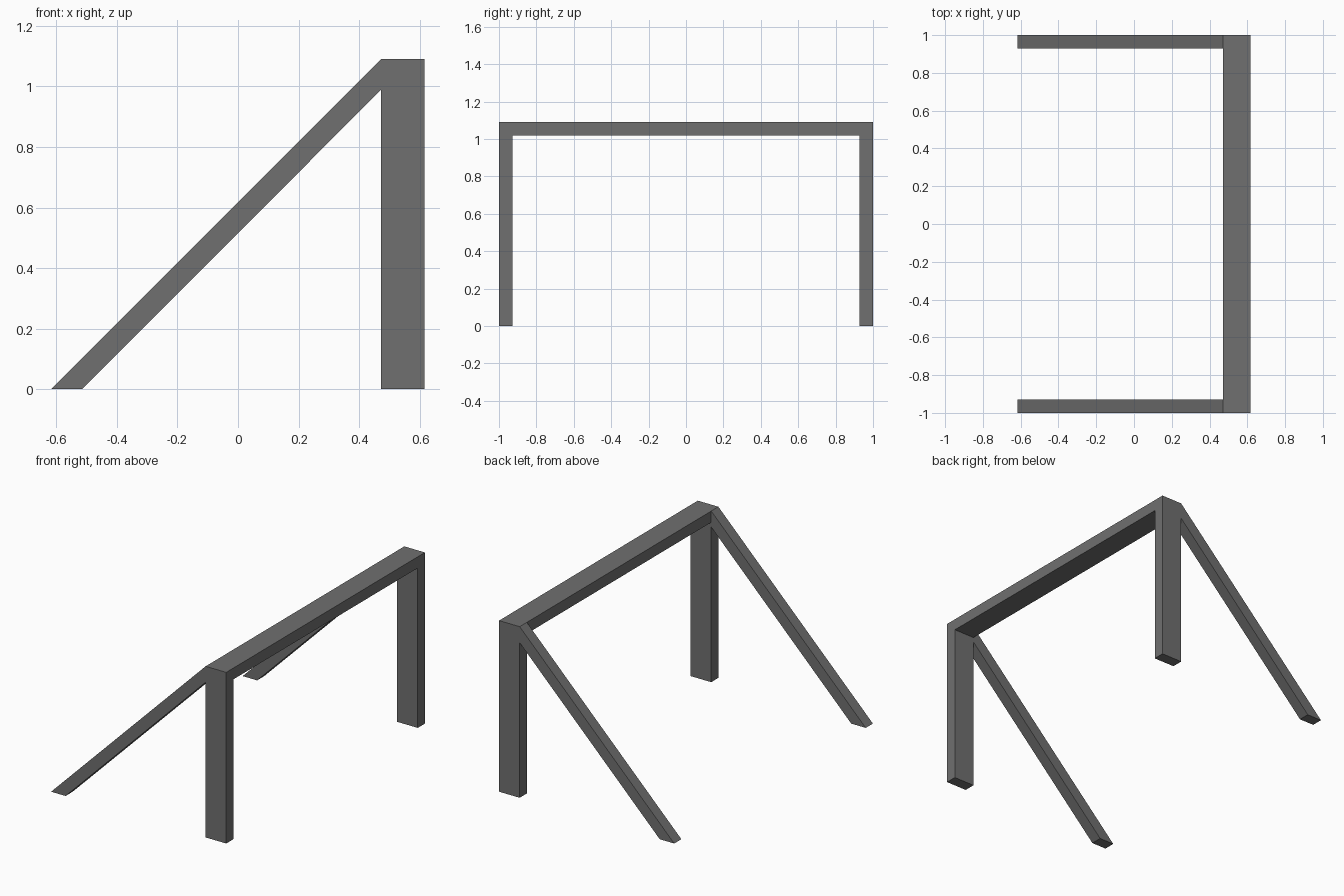
import bpy, bmesh
from mathutils import Vector

if "Cube" in bpy.data.objects:
    bpy.data.objects.remove(bpy.data.objects["Cube"])

X0, X1 = 0.472, 0.617      # depth range of the upright frame
H, T = 1.09, 0.072         # total height, board thickness

# Dark grey finish
dark = bpy.data.materials.new("dark_grey")
dark.diffuse_color = (0.16, 0.16, 0.16, 1)
dark.use_nodes = True
dark.node_tree.nodes["Principled BSDF"].inputs["Base Color"].default_value = dark.diffuse_color


def extrude_profile(name, points, offset):
    """Closed flat profile extruded along an offset vector."""
    bm = bmesh.new()
    face = bm.faces.new([bm.verts.new(p) for p in points])
    result = bmesh.ops.extrude_face_region(bm, geom=[face])
    verts = [g for g in result["geom"] if isinstance(g, bmesh.types.BMVert)]
    bmesh.ops.translate(bm, verts=verts, vec=Vector(offset))
    bmesh.ops.recalc_face_normals(bm, faces=bm.faces)
    mesh = bpy.data.meshes.new(name)
    bm.to_mesh(mesh)
    bm.free()
    mesh.materials.append(dark)
    obj = bpy.data.objects.new(name, mesh)
    bpy.context.collection.objects.link(obj)
    return obj


# Upright frame: two posts and the top beam as one U-shaped profile
half = [(1, 0), (1, H)]
inner = [(1 - T, H - T), (1 - T, 0)]
outline = [(-y, z) for y, z in half] + [(y, z) for y, z in reversed(half)]
outline += [(y, z) for y, z in reversed(inner)] + [(-y, z) for y, z in inner]
extrude_profile("upright_frame", [(X0, y, z) for y, z in outline], (X1 - X0, 0, 0))

# Slanted braces, mirrored front to back
side = [(-X1, 0), (-0.515, 0), (X0, 0.988), (X0, H)]
brace = extrude_profile("slanted_braces", [(x, -1, z) for x, z in side], (0, T, 0))
mirror = brace.modifiers.new("Mirror", "MIRROR")
mirror.use_axis = (False, True, False)
